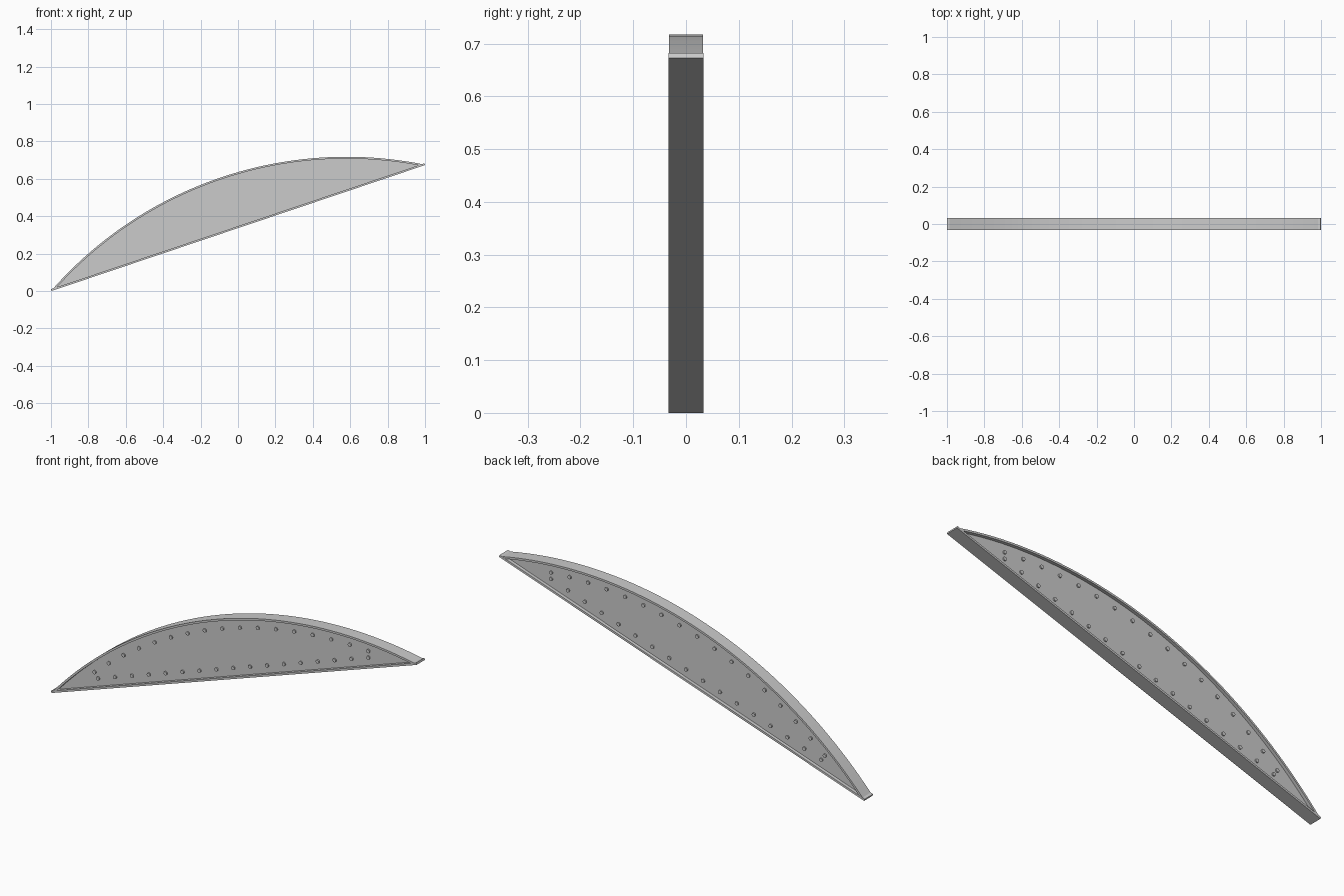
import bpy, bmesh, math
from mathutils import Matrix

if "Cube" in bpy.data.objects:
    bpy.data.objects.remove(bpy.data.objects["Cube"])

R, CZ = 2.099, -1.813         # arc radius and centre height in the tilted frame
T = 0.01                      # flange thickness
HALF = 1.0537                 # half length of the straight flange
TILT = math.atan2(0.673, 1.997)
PLACE = Matrix.Translation((0.0015, 0, 0.3365)) @ Matrix.Rotation(-TILT, 4, 'Y')
SEG = 48


def arc(radius, z_end, n=SEG):
    """Points on the arc, ending where it meets the height z_end."""
    a = math.acos((z_end - CZ) / radius)
    return [(radius * math.sin(t), CZ + radius * math.cos(t))
            for t in (-a + 2 * a * i / n for i in range(n + 1))]


def finish(name, bm):
    bmesh.ops.recalc_face_normals(bm, faces=bm.faces)
    bm.transform(PLACE)
    me = bpy.data.meshes.new(name)
    bm.to_mesh(me)
    bm.free()
    ob = bpy.data.objects.new(name, me)
    bpy.context.collection.objects.link(ob)
    bpy.context.view_layer.objects.active = ob
    bpy.ops.object.select_all(action='DESELECT')
    ob.select_set(True)
    bpy.ops.object.shade_smooth_by_angle(angle=math.radians(30))
    return ob


def strip(name, lower, upper, half_y):
    """Solid between two matching rows of profile points."""
    bm = bmesh.new()
    rows = [[bm.verts.new((x, y, z)) for x, z in pts]
            for pts, y in ((lower, -half_y), (upper, -half_y), (upper, half_y), (lower, half_y))]
    for k in range(4):
        a, b = rows[k], rows[(k + 1) % 4]
        for i in range(len(a) - 1):
            bm.faces.new((a[i], a[i + 1], b[i + 1], b[i]))
    for i in (0, -1):
        bm.faces.new([r[i] for r in rows])
    return finish(name, bm)


# straight lower flange
strip("lower_flange", [(-HALF, 0), (HALF, 0)], [(-HALF, T), (HALF, T)], 0.033)

# curved upper flange
inner = arc(R - T, T)
strip("curved_flange", inner, arc(R, T), 0.032)

# recessed web panel
bm = bmesh.new()
f = bm.faces.new([bm.verts.new((x, -0.016, z)) for x, z in arc(R - 0.8 * T, 0.8 * T)])
ext = bmesh.ops.extrude_face_region(bm, geom=[f])
bmesh.ops.translate(bm, vec=(0, 0.032, 0),
                    verts=[v for v in ext["geom"] if isinstance(v, bmesh.types.BMVert)])
finish("web_panel", bm)

# two rows of rivets running through the web
N = 17
top_a = math.asin(0.79 / (R - 0.05))
spots = []
for i in range(N):
    k = -1 + 2 * i / (N - 1)
    spots.append((0.78 * k, 0.047))
    spots.append(((R - 0.05) * math.sin(top_a * k), CZ + (R - 0.05) * math.cos(top_a * k)))
bm = bmesh.new()
for x, z in spots:
    bmesh.ops.create_cone(bm, cap_ends=True, segments=12, radius1=0.009, radius2=0.009, depth=0.044,
                          matrix=Matrix.Translation((x, 0, z)) @ Matrix.Rotation(math.pi / 2, 4, 'X'))
finish("rivets", bm)
